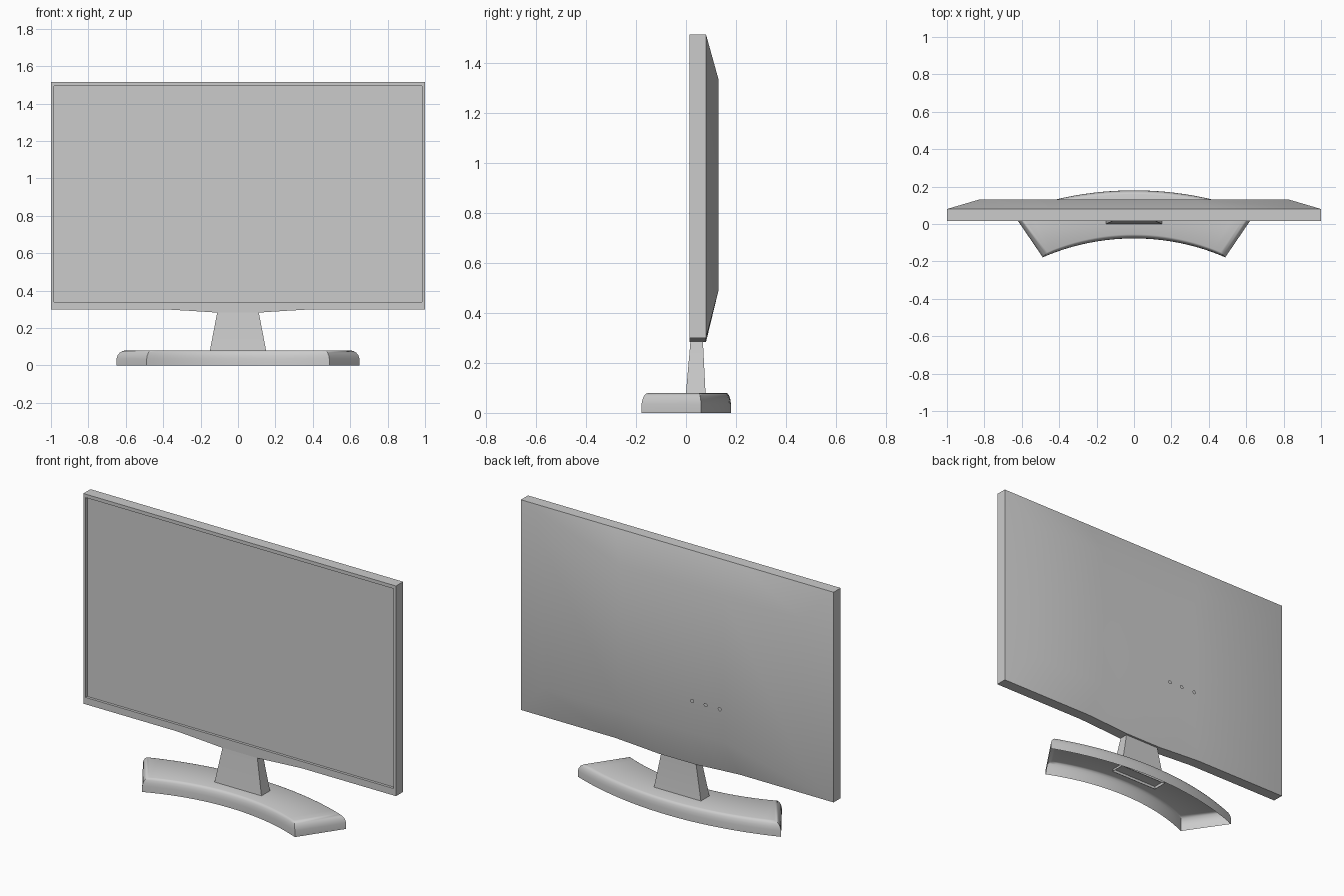
import bpy, math
from mathutils import Vector

if "Cube" in bpy.data.objects:
    bpy.data.objects.remove(bpy.data.objects["Cube"])


def make(name, verts, faces, angle=35):
    me = bpy.data.meshes.new(name)
    me.from_pydata(verts, [], faces)
    ob = bpy.data.objects.new(name, me)
    bpy.context.collection.objects.link(ob)
    bpy.ops.object.select_all(action='DESELECT')
    ob.select_set(True)
    bpy.context.view_layer.objects.active = ob
    bpy.ops.object.mode_set(mode='EDIT')
    bpy.ops.mesh.select_all(action='SELECT')
    bpy.ops.mesh.normals_make_consistent(inside=False)
    bpy.ops.object.mode_set(mode='OBJECT')
    bpy.ops.object.shade_smooth_by_angle(angle=math.radians(angle))
    return ob


def bridge(loops, n):
    """Quads joining consecutive closed loops of n vertices."""
    return [(k * n + i, k * n + (i + 1) % n, (k + 1) * n + (i + 1) % n, (k + 1) * n + i)
            for k in range(loops - 1) for i in range(n)]


# Screen housing: recessed panel, bezel, side wall, sloped back
XS = [-1, -0.4, -0.26, -0.12, 0.12, 0.26, 0.4, 1]
DROP = [0, 0, 0.008, 0.017, 0.017, 0.008, 0, 0]


def frame(half_x, bottom, top, lip, y):
    low = [(x * half_x, y, bottom - d * lip) for x, d in zip(XS, DROP)]
    return low + [(x * half_x, y, top) for x in reversed(XS)]


rings = [frame(0.985, 0.34, 1.495, 0, 0.03),
         frame(0.985, 0.34, 1.495, 0, 0.015),
         frame(1, 0.30, 1.515, 1, 0.015),
         frame(1, 0.30, 1.515, 1, 0.08),
         frame(0.83, 0.49, 1.335, 0, 0.13)]
n = len(rings[0])
faces = bridge(len(rings), n)
last = (len(rings) - 1) * n
for start in (0, last):
    faces += [(start + i, start + i + 1, start + n - 2 - i, start + n - 1 - i)
              for i in range(len(XS) - 1)]
make("screen_housing", [v for r in rings for v in r], faces)

# Small buttons on the back
for i, x in enumerate((-0.14, -0.225, -0.315)):
    bpy.ops.mesh.primitive_circle_add(vertices=16, radius=0.012, fill_type='NGON',
                                      location=(x, 0.143, 0.68),
                                      rotation=(-math.pi / 2, 0, 0))
    bpy.context.object.name = f"back_button_{i + 1}"

# Tapered neck, open at the bottom
neck = []
for hx, y0, y1, z in ((0.153, -0.002, 0.08, 0.065), (0.15, 0, 0.078, 0.08), (0.108, 0.019, 0.067, 0.3)):
    neck += [(-hx, y0, z), (hx, y0, z), (hx, y1, z), (-hx, y1, z)]
make("neck", neck, bridge(3, 4) + [(8, 9, 10, 11)])

# Curved foot: hollow shell with rounded upper edge
SEG = 24


def arc(half, y_end, y_mid, z):
    s = abs(y_mid - y_end)
    r = (half * half + s * s) / (2 * s)
    a = math.asin(half / r)
    pts = []
    for i in range(SEG + 1):
        t = -a + 2 * a * i / SEG
        pts.append((r * math.sin(t), y_mid - r * (1 - math.cos(t)), z))
    return pts


def foot_ring(f, z):
    mix = lambda a, b: a + (b - a) * f
    front = arc(mix(0.488, 0.463), mix(-0.178, -0.15), mix(-0.077, -0.055), z)
    back = arc(mix(0.65, 0.60), mix(0.06, 0.05), mix(0.18, 0.16), z)
    return front + back[::-1]


foot = [foot_ring(f, z) for f, z in
        ((0, 0), (0, 0.035), (0.12, 0.053), (0.35, 0.068), (0.65, 0.077), (1, 0.08))]
m = len(foot[0])
faces = bridge(len(foot), m)
t = (len(foot) - 1) * m
faces += [(t + i, t + i + 1, t + m - 2 - i, t + m - 1 - i) for i in range(SEG)]
make("foot", [v for r in foot for v in r], faces)
